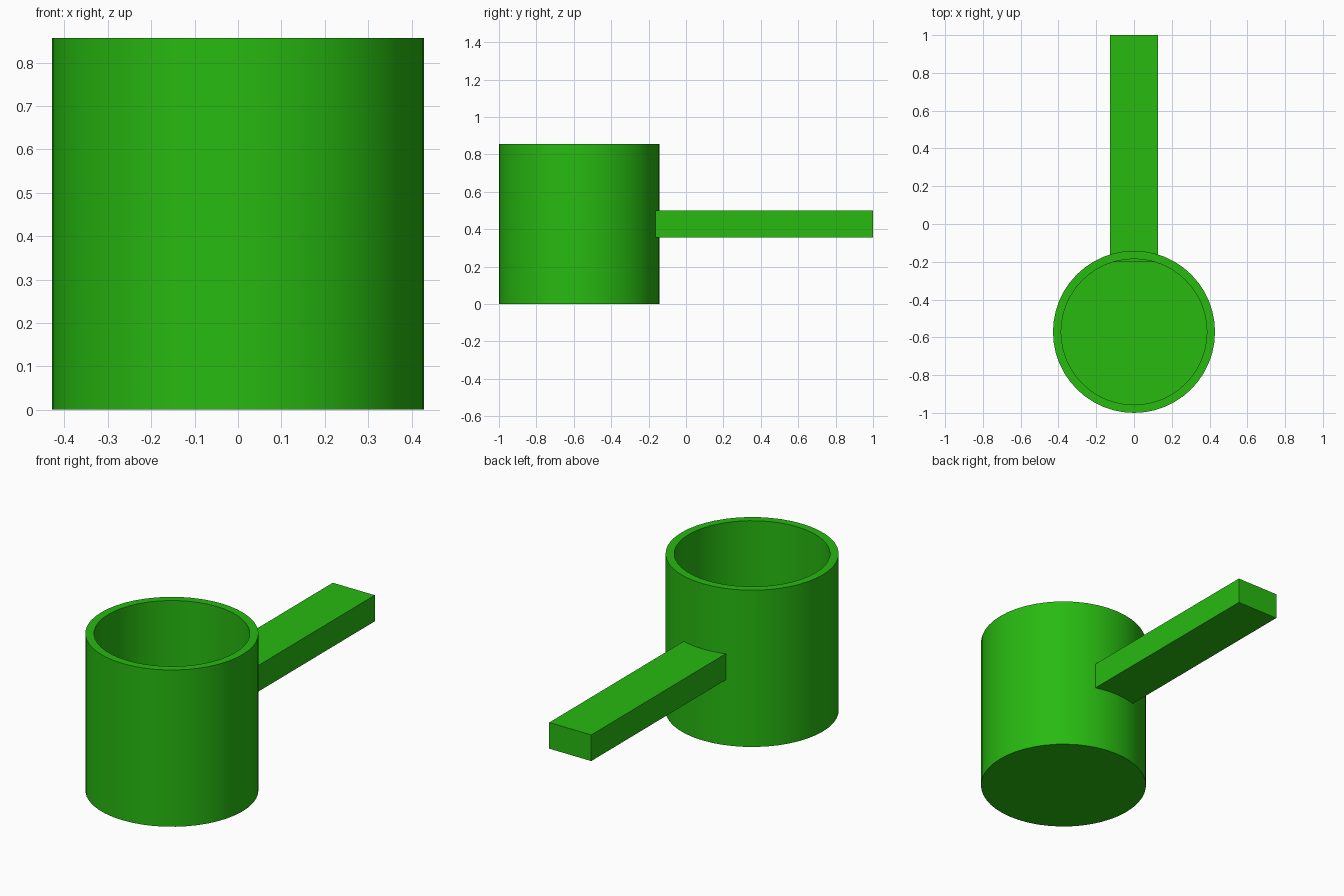
import bpy, bmesh, math
from mathutils import Matrix, Vector

cube = bpy.data.objects.get("Cube")
if cube:
    bpy.data.objects.remove(cube, do_unlink=True)

CUP_Y, RADIUS, INNER, HEIGHT, FLOOR = -0.571, 0.429, 0.386, 0.857, 0.043
SIDES = 48

# Single green material
green = bpy.data.materials.new("green")
green.use_nodes = True
colour = (0.021, 0.49, 0.0055, 1.0)
green.diffuse_color = colour
green.node_tree.nodes["Principled BSDF"].inputs["Base Color"].default_value = colour


def add_object(name, bm):
    bmesh.ops.recalc_face_normals(bm, faces=bm.faces)
    mesh = bpy.data.meshes.new(name)
    bm.to_mesh(mesh)
    bm.free()
    mesh.materials.append(green)
    obj = bpy.data.objects.new(name, mesh)
    bpy.context.collection.objects.link(obj)
    return obj


# Cup: open-topped vessel, spun from its wall profile, with flat end caps
bm = bmesh.new()
profile = [(RADIUS, 0), (RADIUS, HEIGHT), (INNER, HEIGHT), (INNER, FLOOR)]
verts = [bm.verts.new((r, 0, z)) for r, z in profile]
edges = [bm.edges.new(pair) for pair in zip(verts, verts[1:])]
bmesh.ops.spin(bm, geom=verts + edges, cent=(0, 0, 0), axis=(0, 0, 1),
               angle=math.tau, steps=SIDES, use_duplicate=False)
bmesh.ops.remove_doubles(bm, verts=bm.verts, dist=1e-4)
bmesh.ops.holes_fill(bm, edges=[e for e in bm.edges if e.is_boundary], sides=0)
cup = add_object("cup", bm)
cup.location.y = CUP_Y
bpy.ops.object.select_all(action='DESELECT')
cup.select_set(True)
bpy.context.view_layer.objects.active = cup
bpy.ops.object.shade_smooth_by_angle(angle=math.radians(30))

# Handle: straight bar whose end pokes slightly through the cup wall
bm = bmesh.new()
low, high = Vector((-0.127, -0.2, 0.357)), Vector((0.127, 1.0, 0.5))
bmesh.ops.create_cube(bm, size=1, matrix=Matrix.Translation((low + high) / 2)
                      @ Matrix.Diagonal((*(high - low), 1)))
add_object("handle", bm)
